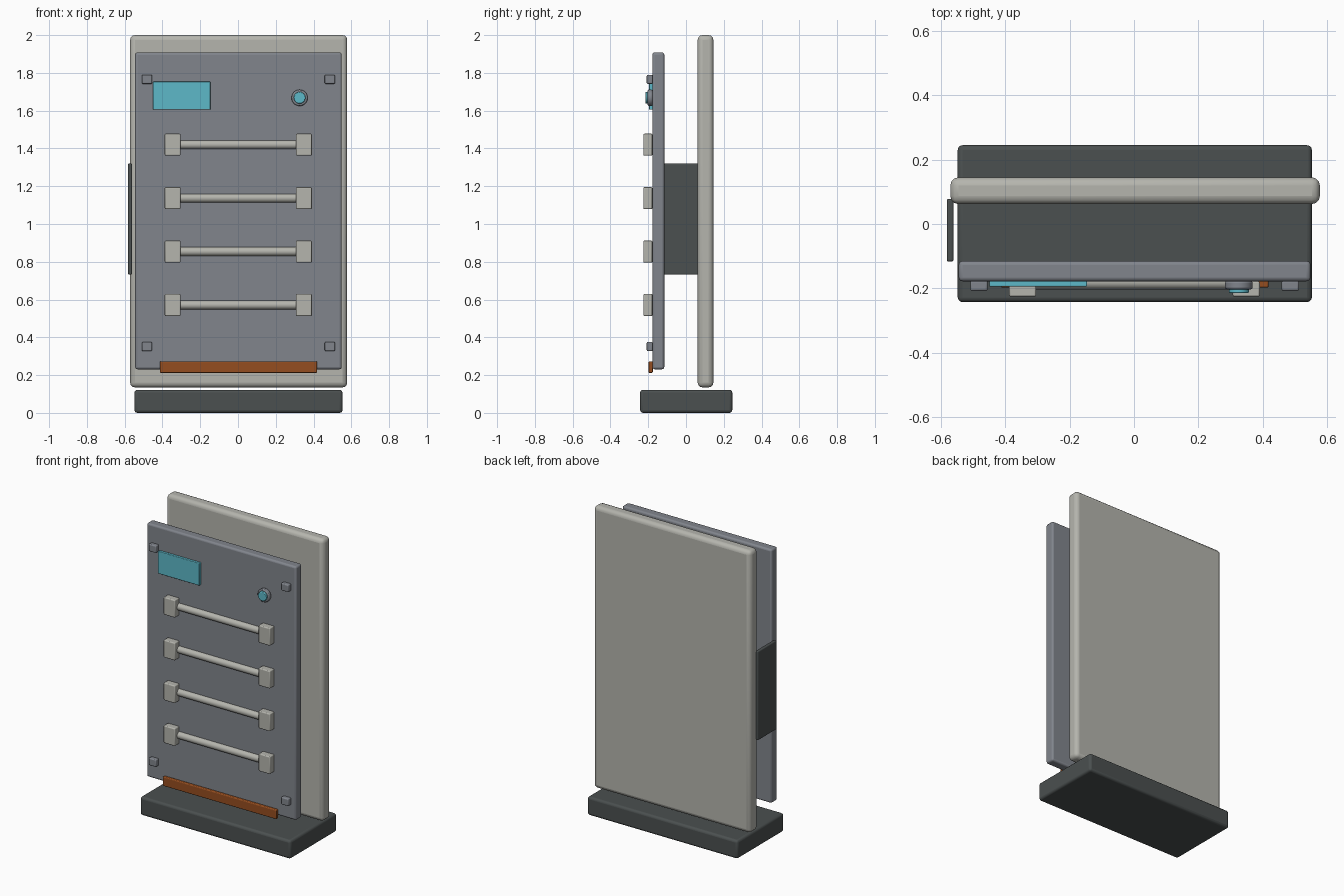
import bpy
import math

default = bpy.data.objects.get("Cube")
if default:
    bpy.data.objects.remove(default, do_unlink=True)


def material(name, rgb):
    m = bpy.data.materials.new(name)
    m.use_nodes = True
    color = (*rgb, 1)
    m.diffuse_color = color
    m.node_tree.nodes["Principled BSDF"].inputs["Base Color"].default_value = color
    return m


light = material("light warm grey", (0.46, 0.46, 0.42))
slate = material("slate grey", (0.22, 0.235, 0.265))
dark = material("charcoal", (0.07, 0.08, 0.08))
cyan = material("cyan", (0.11, 0.48, 0.58))
brown = material("copper brown", (0.30, 0.075, 0.014))


def finish(name, mat, bevel, segments=3):
    ob = bpy.context.object
    ob.name = name
    ob.data.materials.append(mat)
    bpy.ops.object.transform_apply(location=False, rotation=True, scale=True)
    if bevel:
        mod = ob.modifiers.new("rounded edges", "BEVEL")
        mod.width = bevel
        mod.segments = segments
        mod.limit_method = "ANGLE"
    bpy.ops.object.shade_smooth_by_angle(angle=math.radians(40))
    return ob


def box(name, xs, ys, zs, mat, bevel):
    spans = (xs, ys, zs)
    bpy.ops.mesh.primitive_cube_add(size=1, location=[sum(s) / 2 for s in spans])
    bpy.context.object.scale = [s[1] - s[0] for s in spans]
    return finish(name, mat, bevel)


def rod(name, center, radius, length, axis, mat, bevel=0):
    turn = (0, math.pi / 2, 0) if axis == "x" else (math.pi / 2, 0, 0)
    bpy.ops.mesh.primitive_cylinder_add(vertices=32, radius=radius, depth=length,
                                        location=center, rotation=turn)
    return finish(name, mat, bevel, 2)


# Main slabs
box("base", (-0.548, 0.553), (-0.243, 0.245), (0, 0.122), dark, 0.015)
box("back_panel", (-0.571, 0.578), (0.062, 0.145), (0.135, 2.0), light, 0.025)
box("front_door", (-0.545, 0.549), (-0.178, -0.115), (0.231, 1.908), slate, 0.012)
box("side_plate", (-0.582, -0.561), (-0.117, 0.078), (0.732, 1.32), dark, 0.006)

# Display and round button
box("display", (-0.45, -0.146), (-0.195, -0.176), (1.605, 1.754), cyan, 0.004)
rod("button_ring", (0.326, -0.19, 1.668), 0.043, 0.026, "y", slate, 0.006)
rod("button", (0.326, -0.202, 1.668), 0.031, 0.026, "y", cyan, 0.004)

# Four horizontal handles with end blocks
for i in range(4):
    z = 1.42 - 0.283 * i
    rod(f"handle_bar_{i + 1}", (0.003, -0.18, z), 0.023, 0.64, "x", light)
    for side, x in (("right", -0.346), ("left", 0.349)):
        box(f"handle_block_{side}_{i + 1}", (x - 0.042, x + 0.042),
            (-0.226, -0.178), (z - 0.058, z + 0.058), light, 0.006)

# Corner bolts
for side, x in (("right", -0.482), ("left", 0.486)):
    for level, z in (("upper", 1.766), ("lower", 0.351)):
        box(f"bolt_{level}_{side}", (x - 0.027, x + 0.027), (-0.208, -0.176),
            (z - 0.024, z + 0.024), slate, 0.006)

# Lower trim strip
box("trim_strip", (-0.413, 0.418), (-0.198, -0.176), (0.212, 0.273), brown, 0.005)
